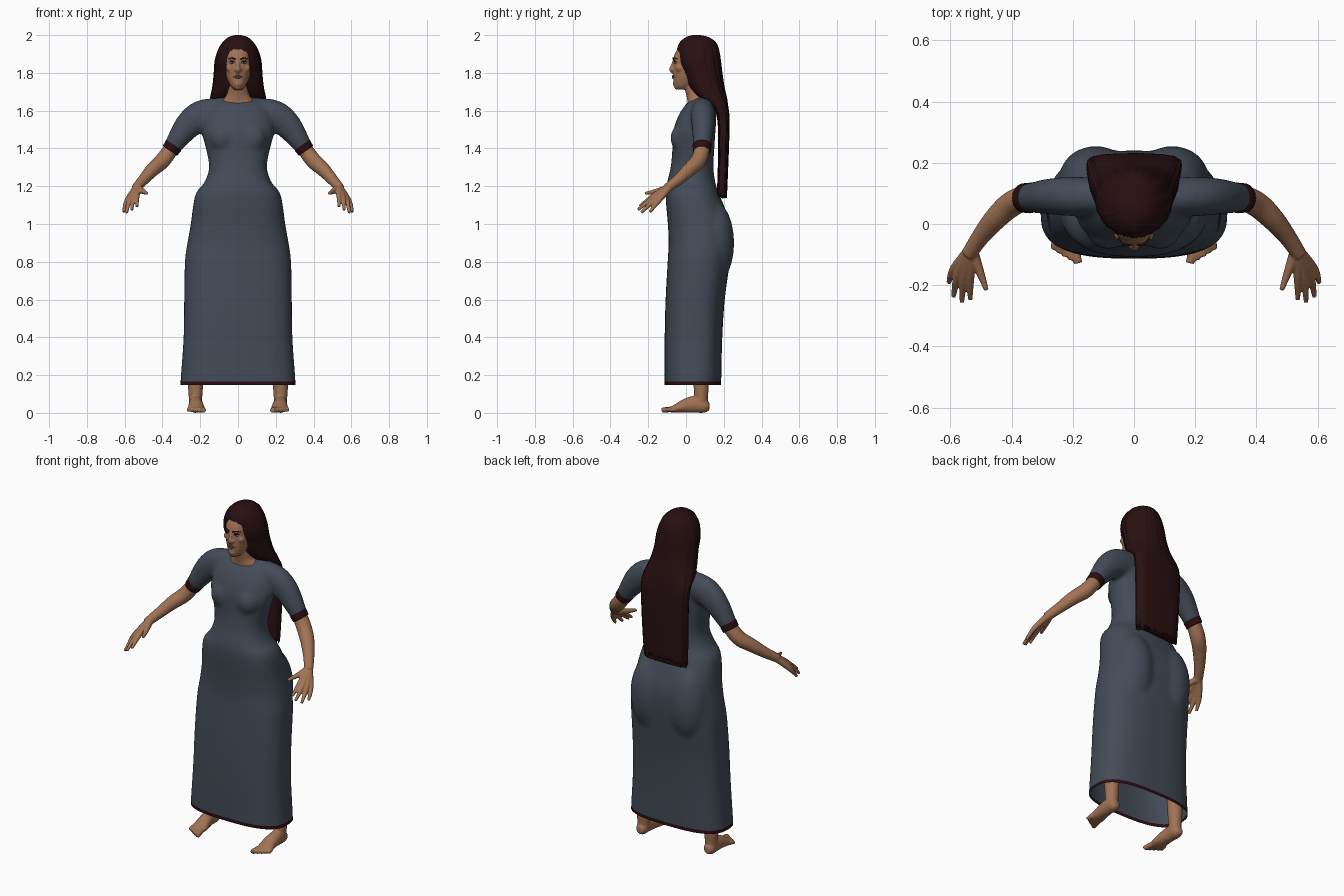
import bpy, bmesh, math, random
from mathutils import Vector, Matrix

random.seed(4)
cube = bpy.data.objects.get("Cube")
if cube:
    bpy.data.objects.remove(cube, do_unlink=True)

X, Y, Z = Vector((1, 0, 0)), Vector((0, 1, 0)), Vector((0, 0, 1))
SIDES = (1, -1)


def material(name, r, g, b):
    mat = bpy.data.materials.new(name)
    mat.use_nodes = True
    mat.diffuse_color = (r, g, b, 1)
    shader = mat.node_tree.nodes["Principled BSDF"]
    shader.inputs["Base Color"].default_value = (r, g, b, 1)
    shader.inputs["Roughness"].default_value = 0.8
    return mat


SKIN = material("brown skin", 0.36, 0.17, 0.09)
CLOTH = material("slate cloth", 0.058, 0.072, 0.098)
HAIR = material("dark maroon hair", 0.021, 0.005, 0.006)
TRIM = material("dark maroon trim", 0.024, 0.004, 0.006)
LIP = material("muted lips", 0.25, 0.09, 0.06)
WHITE = material("eye white", 0.45, 0.4, 0.36)
DARK = material("dark brown", 0.015, 0.008, 0.006)


def refine(rows, steps=4):
    """Smooth spline through rows of numbers."""
    out = []
    for i in range(len(rows) - 1):
        a, b, c, d = (rows[max(i - 1, 0)], rows[i], rows[i + 1],
                      rows[min(i + 2, len(rows) - 1)])
        for k in range(steps):
            t = k / steps
            out.append([q + 0.5 * t * (r - p + t * (2 * p - 5 * q + 4 * r - s
                        + t * (3 * (q - r) + s - p)))
                        for p, q, r, s in zip(a, b, c, d)])
    return out + [list(rows[-1])]


def skin_rings(bm, rings):
    """Join rings of points into a closed solid."""
    loops = [[bm.verts.new(p) for p in ring] for ring in rings]
    n = len(loops[0])
    for low, high in zip(loops, loops[1:]):
        for i in range(n):
            j = (i + 1) % n
            bm.faces.new((low[i], low[j], high[j], high[i]))
    bm.faces.new(loops[0][::-1])
    bm.faces.new(loops[-1])


def slab(bm, rows, n=48, ripple=None, rag=0):
    """Stack of level rounded sections: z, half width, front, back, squareness."""
    rows = refine(rows)
    rings = []
    for z, half, front, back, power in rows:
        ring = []
        for i in range(n):
            angle = math.tau * i / n
            c, s = math.cos(angle), math.sin(angle)
            dent = 1 - (ripple[i] if ripple else 0)
            px = half * math.copysign(abs(c) ** (2 / power), c) * dent
            py = (back - front) / 2 * math.copysign(abs(s) ** (2 / power), s) * dent
            ring.append(Vector((px, (front + back) / 2 + py, z)))
        rings.append(ring)
    if rag:
        for p in rings[-1]:
            p.z += random.random() * rag
    skin_rings(bm, rings)


def tube(bm, rows, side, mirror=1, n=16):
    """Tube along x, y, z with one or two radii per point."""
    rows = refine([r if len(r) == 5 else (*r, r[3]) for r in rows])
    pts = [Vector((r[0] * mirror, r[1], r[2])) for r in rows]
    rings = []
    for i, row in enumerate(rows):
        along = (pts[min(i + 1, len(pts) - 1)] - pts[max(i - 1, 0)]).normalized()
        u = (side - along * side.dot(along)).normalized()
        v = along.cross(u)
        rings.append([pts[i] + u * row[3] * math.cos(math.tau * k / n)
                      + v * row[4] * math.sin(math.tau * k / n) for k in range(n)])
    skin_rings(bm, rings)


def ball(bm, centre, radii):
    bmesh.ops.create_uvsphere(bm, u_segments=20, v_segments=12, radius=1,
                              matrix=Matrix.Translation(centre) @ Matrix.Diagonal((*radii, 1)))


def finish(name, bm, mats, voxel=0, smooth=5):
    """Make an object; with a voxel size, fuse its solids into one skin."""
    bmesh.ops.recalc_face_normals(bm, faces=bm.faces)
    mesh = bpy.data.meshes.new(name)
    bm.to_mesh(mesh)
    bm.free()
    obj = bpy.data.objects.new(name, mesh)
    bpy.context.collection.objects.link(obj)
    if voxel:
        fuse = obj.modifiers.new("fuse", 'REMESH')
        fuse.mode = 'VOXEL'
        fuse.voxel_size = voxel
        relax = obj.modifiers.new("relax", 'SMOOTH')
        relax.factor = 0.5
        relax.iterations = smooth
        graph = bpy.context.evaluated_depsgraph_get()
        fused = bpy.data.meshes.new_from_object(obj.evaluated_get(graph))
        obj.modifiers.clear()
        obj.data = fused
    obj.data.materials.clear()
    for mat in mats:
        obj.data.materials.append(mat)
    for poly in obj.data.polygons:
        poly.use_smooth = True
        poly.material_index = 0
    return obj


# Dress: body, bust, seat and sleeves fused, then cut open at the hem
bm = bmesh.new()
slab(bm, [(.1, .308, -.113, .185, 2.8), (.2, .302, -.113, .187, 2.8),
          (.4, .288, -.113, .192, 2.8), (.6, .285, -.108, .205, 2.7),
          (.8, .281, -.097, .232, 2.6), (.9, .268, -.092, .24, 2.5),
          (1, .25, -.096, .232, 2.5), (1.1, .237, -.105, .2, 2.5),
          (1.17, .22, -.107, .17, 2.4), (1.22, .178, -.1, .155, 2.3),
          (1.3, .153, -.081, .145, 2.3), (1.4, .17, -.072, .15, 2.3),
          (1.48, .19, -.07, .155, 2.3), (1.55, .182, -.05, .16, 2.3),
          (1.6, .165, -.025, .16, 2.2), (1.64, .13, .005, .155, 2.2),
          (1.67, .1, .05, .14, 2)], n=64)
sleeve = [(.08, .09, 1.6, .06, .07), (.19, .09, 1.575, .065, .083),
          (.27, .09, 1.515, .06, .072), (.355, .085, 1.395, .046, .045)]
for m in SIDES:
    tube(bm, sleeve, Y, m, 24)
    ball(bm, (m * .085, -.03, 1.455), (.065, .054, .07))
    ball(bm, (m * .125, .15, .9), (.12, .106, .22))
dress = finish("dress", bm, [CLOTH, TRIM], voxel=.012, smooth=12)
bm = bmesh.new()
bm.from_mesh(dress.data)
for height, clear in ((.147, True), (.166, False)):
    bmesh.ops.bisect_plane(bm, geom=bm.verts[:] + bm.edges[:] + bm.faces[:],
                           plane_co=Z * height, plane_no=Z, clear_inner=clear)
for f in bm.faces:
    f.material_index = int(f.calc_center_median().z < .166)
bm.to_mesh(dress.data)
bm.free()

# Sleeve cuffs
bm = bmesh.new()
for m in SIDES:
    tube(bm, [(.34, .085, 1.417, .05, .049), (.36, .085, 1.388, .048, .046)], Y, m, 24)
finish("sleeve_cuffs", bm, [TRIM])

# Arms and hands
bm = bmesh.new()
wrist = (.53, -.08, 1.203, .02)
fingers = [((.535, -.17, 1.15), (.535, -.247, 1.093)),
           ((.556, -.172, 1.14), (.562, -.255, 1.075)),
           ((.575, -.163, 1.13), (.589, -.237, 1.06)),
           ((.588, -.146, 1.122), (.605, -.192, 1.063))]
for m in SIDES:
    tube(bm, [(.27, .09, 1.5, .042), (.35, .085, 1.4, .041), (.4, .065, 1.335, .042),
              (.45, .02, 1.29, .038), (.5, -.04, 1.235, .03),
              (.54, -.1, 1.19, .025)], Y, m)
    for knuckle, tip in fingers:
        tube(bm, [wrist, (*knuckle, .0145), (*tip, .008)], X, m, 12)
    tube(bm, [(.525, -.1, 1.188, .02), (.502, -.16, 1.172, .014),
              (.482, -.216, 1.162, .008)], X, m, 12)
finish("arms", bm, [SKIN], voxel=.004, smooth=4)

# Lower legs and bare feet
bm = bmesh.new()
for m in SIDES:
    tube(bm, [(.225, .075, .36, .05), (.225, .08, .14, .04), (.225, .08, .08, .036),
              (.225, .08, .03, .034)], X, m)
    tube(bm, [(.225, .124, .035, .018, .02), (.225, .1, .036, .033, .036),
              (.225, .05, .045, .036, .045), (.222, 0, .038, .04, .038),
              (.22, -.05, .024, .045, .024), (.22, -.085, .016, .038, .014)], X, m)
    for k in range(5):
        size = .0145 - .0012 * k
        tube(bm, [(.198 + .014 * k, -.05, .022, .016),
                  (.183 + .02 * k, -.128 + .011 * k, .014, size)], X, m, 12)
feet = finish("feet", bm, [SKIN], voxel=.005, smooth=4)
for v in feet.data.vertices:
    v.co.z = max(v.co.z, 0)

# Head, neck and nose
bm = bmesh.new()
slab(bm, [(1.712, .02, -.056, .01, 2), (1.73, .038, -.064, .05, 2.2),
          (1.76, .055, -.067, .1, 2.2), (1.8, .067, -.068, .13, 2.2),
          (1.85, .074, -.066, .15, 2.2), (1.89, .074, -.063, .15, 2.2),
          (1.93, .066, -.042, .14, 2.2), (1.96, .045, -.005, .11, 2)])
slab(bm, [(1.61, .1, .008, .14, 2.2), (1.65, .086, .008, .13, 2.2),
          (1.68, .062, .002, .11, 2), (1.72, .053, -.006, .1, 2), (1.78, .05, 0, .1, 2)])
tube(bm, [(0, -.058, 1.872, .009), (0, -.071, 1.838, .01), (0, -.077, 1.818, .013),
          (0, -.066, 1.806, .012)], X)
ball(bm, (0, -.058, 1.742), (.02, .012, .016))
for m in SIDES:
    ball(bm, (m * .014, -.068, 1.817), (.009, .01, .008))
    ball(bm, (m * .026, -.057, 1.873), (.022, .012, .007))
    ball(bm, (m * .045, -.035, 1.825), (.02, .02, .02))
finish("head", bm, [SKIN], voxel=.005, smooth=4)

# Face details
bm = bmesh.new()
for height, size in ((1.784, .0045), (1.775, .0055)):
    tube(bm, [(-.025, -.061, 1.78, .002), (0, -.07, height, size),
              (.025, -.061, 1.78, .002)], Z)
finish("lips", bm, [LIP])
whites, irises, brows = bmesh.new(), bmesh.new(), bmesh.new()
for m in SIDES:
    ball(whites, (m * .03, -.056, 1.854), (.013, .007, .006))
    ball(irises, (m * .03, -.0615, 1.854), (.005, .003, .005))
    tube(brows, [(.017, -.062, 1.857, .002), (.03, -.064, 1.861, .003),
                 (.044, -.05, 1.857, .002)], Z, m, 8)
    tube(brows, [(.011, -.068, 1.872, .003), (.03, -.066, 1.879, .004),
                 (.051, -.046, 1.875, .002)], Z, m, 8)
finish("eyes", whites, [WHITE])
finish("irises", irises, [DARK])
finish("brows_and_lashes", brows, [DARK])

# Long hair: cap over the head falling into a ragged curtain down the back
bm = bmesh.new()
strands = [random.random() * .035 + .02 * (i % 2) for i in range(120)]
slab(bm, [(2, .015, .035, .075, 2), (1.99, .05, 0, .12, 2), (1.965, .08, -.032, .157, 2),
          (1.93, .104, -.048, .175, 2), (1.88, .122, -.047, .185, 2),
          (1.84, .128, -.037, .19, 2), (1.79, .131, -.013, .196, 2),
          (1.72, .139, .02, .207, 2.2), (1.67, .15, .065, .218, 2.4),
          (1.62, .157, .14, .225, 2.6), (1.55, .157, .165, .232, 2.8),
          (1.4, .153, .17, .228, 2.8), (1.25, .148, .166, .222, 2.8),
          (1.135, .142, .163, .217, 2.8)], n=120, ripple=strands, rag=.035)
finish("hair", bm, [HAIR])
